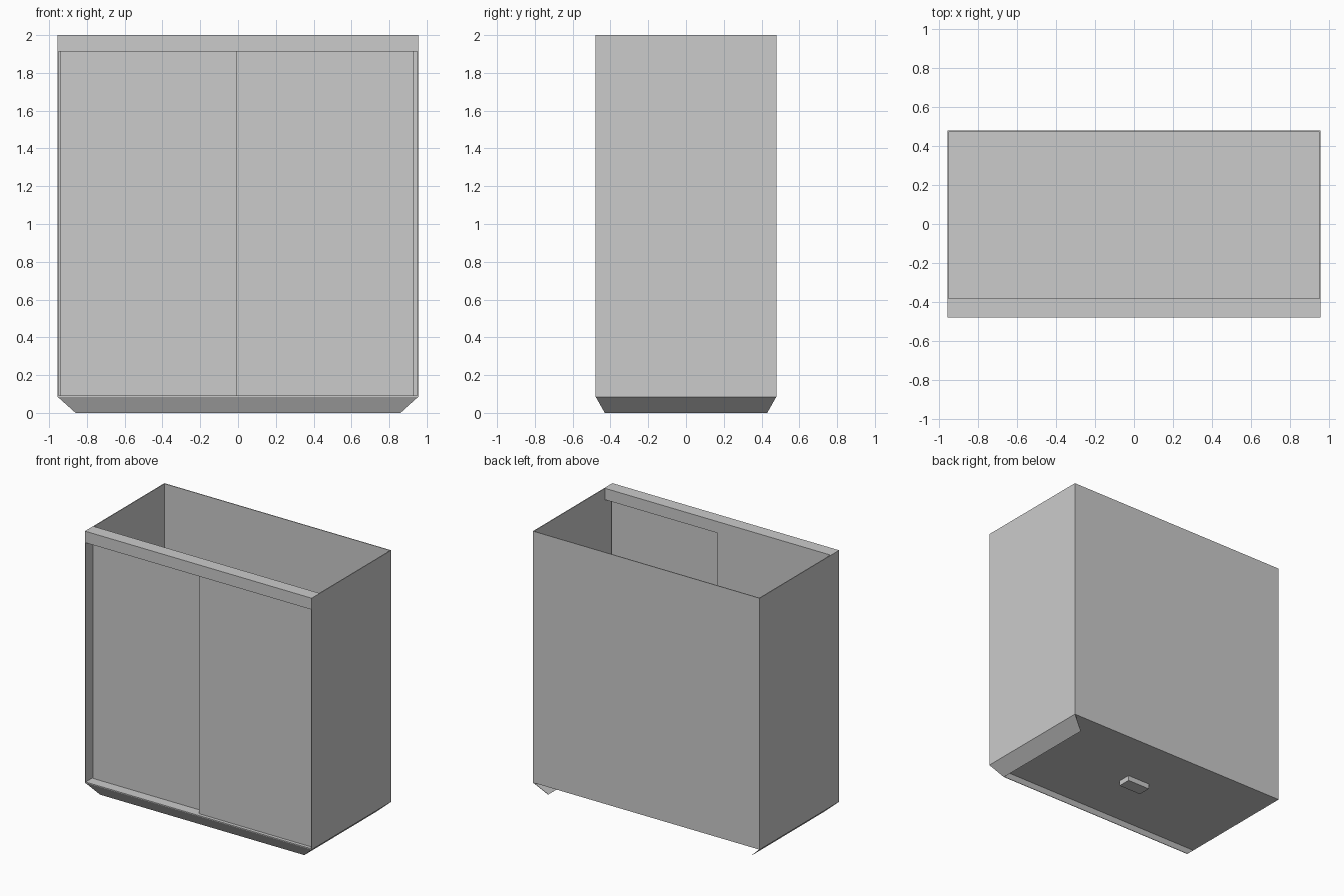
import bpy

if "Cube" in bpy.data.objects:
    bpy.data.objects.remove(bpy.data.objects["Cube"], do_unlink=True)

grey = bpy.data.materials.new("light_grey")
grey.use_nodes = True
COLOUR = (0.6, 0.6, 0.6, 1.0)
grey.diffuse_color = COLOUR
grey.node_tree.nodes["Principled BSDF"].inputs["Base Color"].default_value = COLOUR


def add_mesh(name, verts, faces):
    mesh = bpy.data.meshes.new(name)
    mesh.from_pydata(verts, [], faces)
    mesh.materials.append(grey)
    obj = bpy.data.objects.new(name, mesh)
    bpy.context.collection.objects.link(obj)
    return obj


def box(name, xs, ys, zs):
    verts = [(x, y, z) for x in xs for y in ys for z in zs]
    faces = [(0, 1, 3, 2), (4, 6, 7, 5), (0, 4, 5, 1),
             (2, 3, 7, 6), (0, 2, 6, 4), (1, 5, 7, 3)]
    return add_mesh(name, verts, faces)


def sheet(name, corners):
    obj = add_mesh(name, corners, [(0, 1, 2, 3)])
    solid = obj.modifiers.new("thickness", "SOLIDIFY")
    solid.thickness = 0.003
    solid.offset = -1
    return obj


W, D, H = 0.955, 0.478, 2.0    # half width, half depth, height
FLOOR, T = 0.085, 0.006        # underside of the floor, sheet thickness
RAIL = 1.913                   # underside of the top rail
FOOT_X, FOOT_Y = 0.86, 0.43    # inset lower edge of the plinth

# Open-topped cabinet shell
for side, s in (("left", 1), ("right", -1)):
    box(side + "_wall", sorted((s * W, s * (W - T))), (-D, D), (FLOOR, H))
box("back_wall", (-W + T, W - T), (D - T, D), (FLOOR, H))
box("floor_panel", (-W + T, W - T), (-D, D - T), (FLOOR, FLOOR + T))

# Front rail over the doors
box("top_rail", (-W + T, W - T), (-D, -0.38), (RAIL, H))

# Two sliding doors on separate tracks
box("rear_sliding_door", (-0.94, 0.0), (-0.4, -0.381), (FLOOR + T, RAIL))
box("front_sliding_door", (-0.01, 0.932), (-0.452, -0.437), (FLOOR + T, RAIL))

# Sloped plinth on the front and both sides, open at the back
sheet("front_plinth", [(-W, -D, FLOOR), (-FOOT_X, -FOOT_Y, 0),
                       (FOOT_X, -FOOT_Y, 0), (W, -D, FLOOR)])
sheet("left_plinth", [(W, -D, FLOOR), (FOOT_X, -FOOT_Y, 0),
                      (FOOT_X, FOOT_Y, 0), (W, D, FLOOR)])
sheet("right_plinth", [(-W, D, FLOOR), (-FOOT_X, FOOT_Y, 0),
                       (-FOOT_X, -FOOT_Y, 0), (-W, -D, FLOOR)])

# Small block through the middle of the floor
box("floor_block", (-0.097, 0.093), (-0.05, 0.05), (0.045, FLOOR + T + 0.002))
